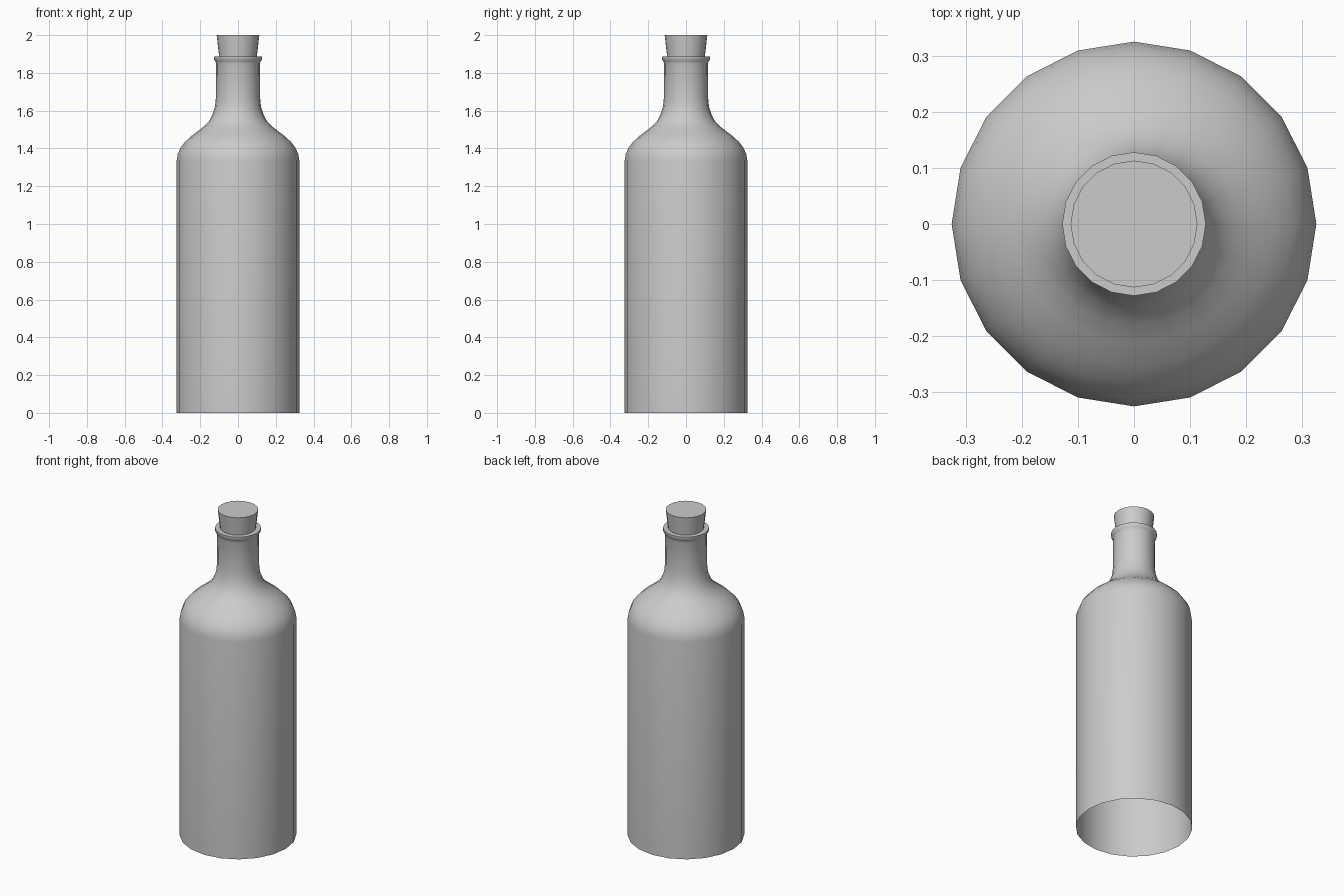
import bpy, bmesh
from math import cos, sin, pi, radians

if "Cube" in bpy.data.objects:
    bpy.data.objects.remove(bpy.data.objects["Cube"])

SIDES = 20


def lathe(name, profile, cap_top=False, cap_bottom=False):
    """Revolve a (radius, height) profile, listed bottom to top, around z."""
    bm = bmesh.new()
    rings = [[bm.verts.new((r * cos(2 * pi * i / SIDES), r * sin(2 * pi * i / SIDES), z))
              for i in range(SIDES)] for r, z in profile]
    for low, high in zip(rings, rings[1:]):
        for i in range(SIDES):
            j = (i + 1) % SIDES
            bm.faces.new((low[i], low[j], high[j], high[i]))
    if cap_top:
        bm.faces.new(rings[-1])
    if cap_bottom:
        bm.faces.new(rings[0][::-1])
    mesh = bpy.data.meshes.new(name)
    bm.to_mesh(mesh)
    bm.free()
    obj = bpy.data.objects.new(name, mesh)
    bpy.context.collection.objects.link(obj)
    bpy.ops.object.select_all(action='DESELECT')
    bpy.context.view_layer.objects.active = obj
    obj.select_set(True)
    bpy.ops.object.shade_smooth_by_angle(angle=radians(40))
    return obj


# Bottle shell: open base, rounded shoulder, slim neck, flat lip around the cork
lathe("bottle_body", [
    (0.325, 0.0), (0.325, 1.335), (0.319, 1.37), (0.305, 1.402), (0.283, 1.432),
    (0.252, 1.462), (0.215, 1.49), (0.18, 1.517), (0.152, 1.547), (0.135, 1.58),
    (0.122, 1.62), (0.117, 1.67), (0.116, 1.85), (0.120, 1.862), (0.128, 1.872),
    (0.128, 1.888), (0.099, 1.888),
])

# Tapered cork, seated in the neck
lathe("cork", [(0.09, 1.80), (0.10, 1.888), (0.113, 2.0)], cap_top=True, cap_bottom=True)
